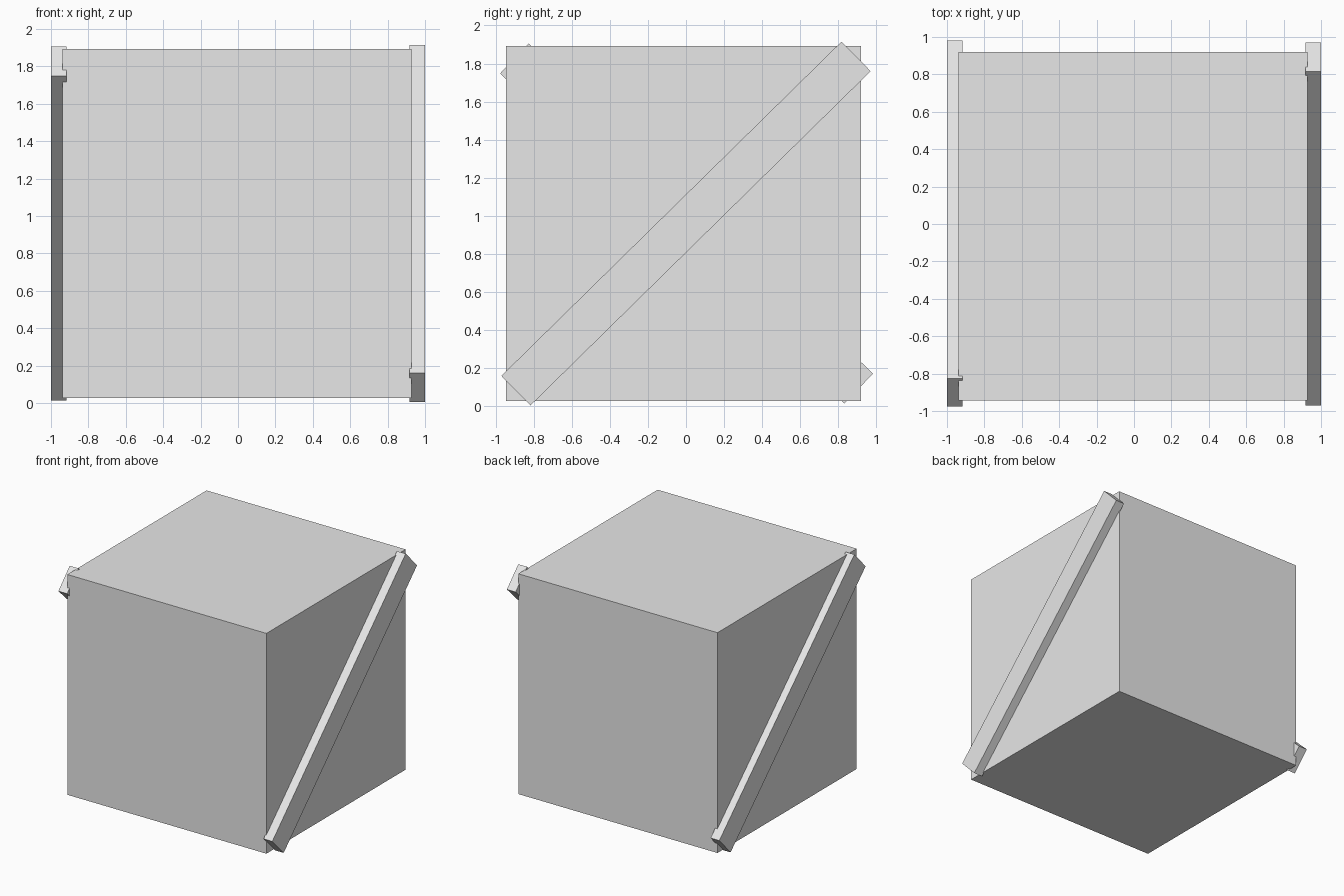
import bpy
from math import radians

default = bpy.data.objects.get("Cube")
if default:
    bpy.data.objects.remove(default, do_unlink=True)

# Single plain grey
grey = bpy.data.materials.new("light_grey")
grey.use_nodes = True
colour = (0.8, 0.8, 0.8, 1)
grey.diffuse_color = colour
grey.node_tree.nodes["Principled BSDF"].inputs["Base Color"].default_value = colour


def box(name, centre, size, tilt=0):
    """Flat-faced box, tilted about the x axis by degrees."""
    bpy.ops.mesh.primitive_cube_add(size=1, location=centre, rotation=(radians(tilt), 0, 0))
    obj = bpy.context.object
    obj.name = name
    obj.scale = size
    bpy.ops.object.transform_apply(location=False, rotation=False, scale=True)
    obj.data.materials.append(grey)
    return obj


# Crate body
box("crate_body", (-0.006, -0.012, 0.96), (1.866, 1.864, 1.866))

# Diagonal planks let into the two sides, sloping opposite ways
plank = (0.082, 2.504, 0.218)
box("left_diagonal_plank", (0.959, 0, 0.96), plank, 44.5)
box("right_diagonal_plank", (-0.959, 0.003, 0.96), plank, -43.8)
